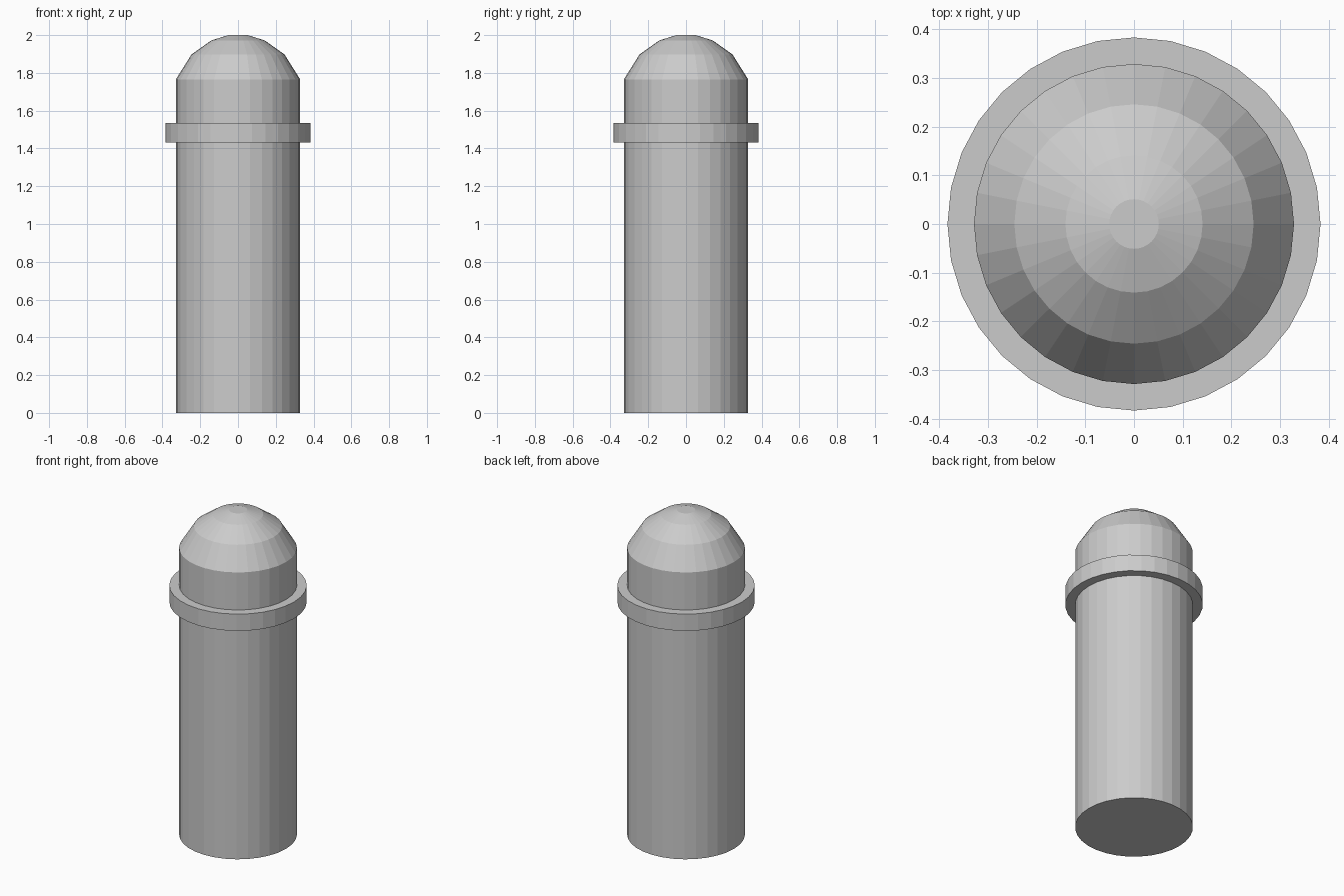
import bpy, math

if "Cube" in bpy.data.objects:
    bpy.data.objects.remove(bpy.data.objects["Cube"])

SIDES = 32


def lathe(name, profile, cap=False):
    """Revolve (radius, z) points around z; optionally cap both ends."""
    verts, faces = [], []
    for r, z in profile:
        for i in range(SIDES):
            a = math.tau * i / SIDES
            verts.append((r * math.cos(a), r * math.sin(a), z))
    for k in range(len(profile) - 1):
        for i in range(SIDES):
            j = (i + 1) % SIDES
            a, b = k * SIDES, (k + 1) * SIDES
            faces.append((a + i, a + j, b + j, b + i))
    if cap:
        last = (len(profile) - 1) * SIDES
        faces.append(tuple(reversed(range(SIDES))))
        faces.append(tuple(range(last, last + SIDES)))
    mesh = bpy.data.meshes.new(name)
    mesh.from_pydata(verts, [], faces)
    mesh.update()
    obj = bpy.data.objects.new(name, mesh)
    bpy.context.collection.objects.link(obj)
    return obj


R = 0.329

# Post with faceted dome and small flat tip
lathe("post", [(R, 0), (R, 1.766), (0.246, 1.898), (0.141, 1.972), (0.051, 2.0)], cap=True)

# Collar band around the post, open where it meets the post
lathe("collar", [(R, 1.432), (0.3835, 1.432), (0.3835, 1.535), (R, 1.535)])
